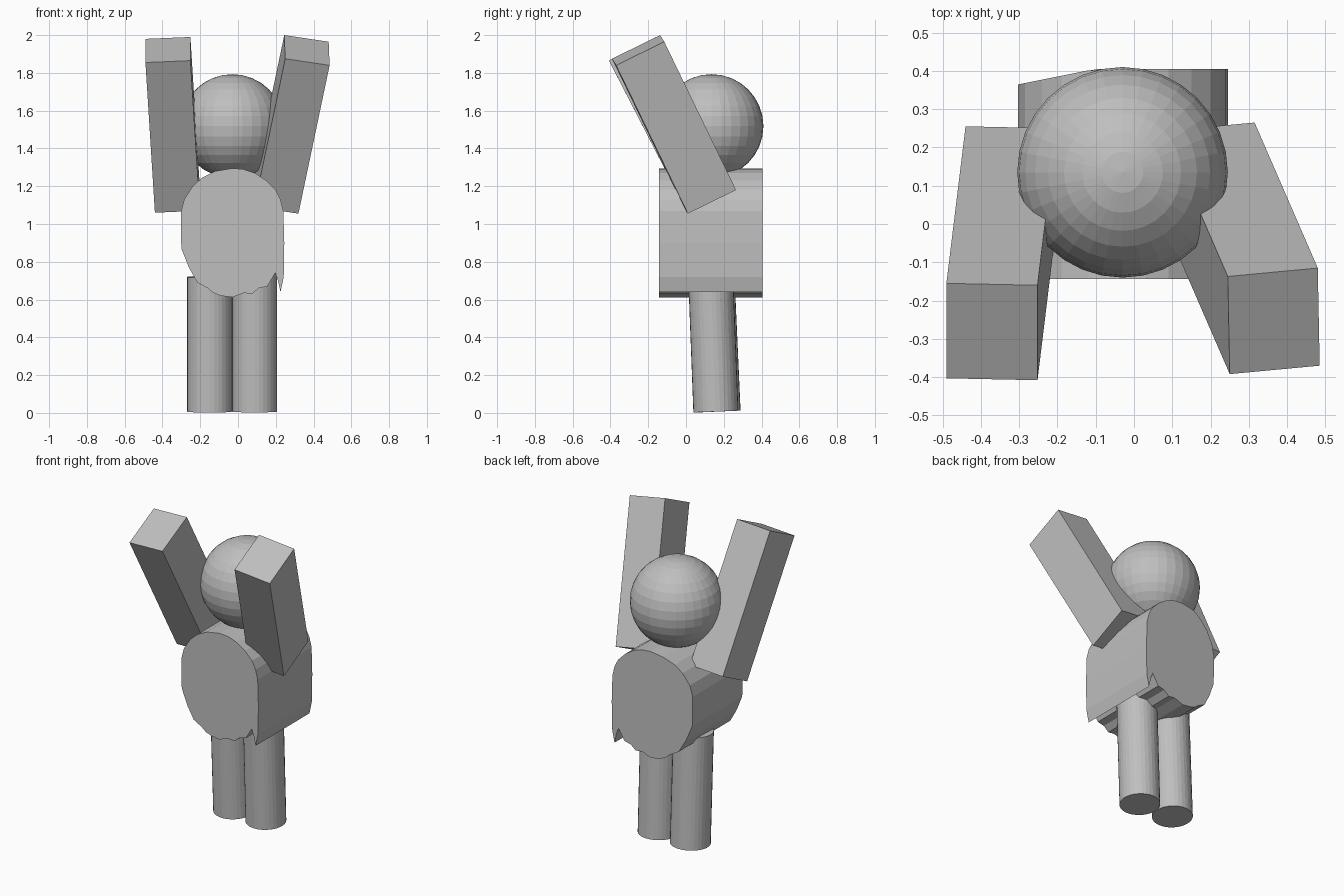
import bpy
import bmesh
from mathutils import Matrix, Vector

cube = bpy.data.objects.get("Cube")
if cube:
    bpy.data.objects.remove(cube, do_unlink=True)

GREY = (0.52, 0.52, 0.52, 1)
grey = bpy.data.materials.new("plain_grey")
grey.use_nodes = True
grey.diffuse_color = GREY
grey.node_tree.nodes["Principled BSDF"].inputs["Base Color"].default_value = GREY


def finish(name, bm):
    """Turn a bmesh into a flat-shaded grey object."""
    bmesh.ops.recalc_face_normals(bm, faces=bm.faces)
    mesh = bpy.data.meshes.new(name)
    bm.to_mesh(mesh)
    bm.free()
    mesh.materials.append(grey)
    obj = bpy.data.objects.new(name, mesh)
    bpy.context.collection.objects.link(obj)
    return obj


def box(name, corner, across, forward, down):
    """Box spanned by three edge vectors from one corner."""
    edges = [Vector(v) for v in (across, forward, down)]
    centre = Vector(corner) + sum(edges, Vector()) / 2
    matrix = Matrix.Translation(centre) @ Matrix(edges).transposed().to_4x4()
    bm = bmesh.new()
    bmesh.ops.create_cube(bm, size=1, matrix=matrix)
    return finish(name, bm)


def rod(name, bottom, top, radius):
    """Closed cylinder between two points."""
    a, b = Vector(bottom), Vector(top)
    turn = (b - a).to_track_quat('Z', 'Y').to_matrix().to_4x4()
    bm = bmesh.new()
    bmesh.ops.create_cone(bm, cap_ends=True, segments=32, radius1=radius,
                          radius2=radius, depth=(b - a).length,
                          matrix=Matrix.Translation((a + b) / 2) @ turn)
    return finish(name, bm)


# Head
bm = bmesh.new()
bmesh.ops.create_uvsphere(bm, u_segments=32, v_segments=16, radius=0.275,
                          matrix=Matrix.Translation((-0.03, 0.135, 1.518)))
finish("head", bm)

# Torso: hand-drawn outline with a ragged hem, extruded front to back
outline = [(-0.03, 1.295), (0.03, 1.29), (0.09, 1.27), (0.15, 1.23),
           (0.2, 1.18), (0.225, 1.13), (0.24, 1.07), (0.245, 0.9),
           (0.242, 0.72), (0.225, 0.64), (0.212, 0.7), (0.197, 0.74),
           (0.155, 0.67), (0.11, 0.66), (0.075, 0.63), (0.03, 0.635),
           (-0.03, 0.612), (-0.09, 0.62), (-0.13, 0.635), (-0.16, 0.66),
           (-0.215, 0.69), (-0.26, 0.77), (-0.3, 0.87), (-0.303, 1.06),
           (-0.285, 1.13), (-0.24, 1.2), (-0.19, 1.245), (-0.12, 1.28)]
bm = bmesh.new()
front = [bm.verts.new((x, -0.143, z)) for x, z in outline]
# The back slants slightly forward on one side
back = [bm.verts.new((x, 0.405 - 0.2 * max(0, -0.1 - x), z)) for x, z in outline]
bm.faces.new(front)
bm.faces.new(back)
for i in range(len(outline)):
    j = (i + 1) % len(outline)
    bm.faces.new((front[i], front[j], back[j], back[i]))
finish("torso", bm)

# Legs
rod("left_leg", (0.088, 0.158, 0.007), (0.088, 0.13, 0.74), 0.119)
rod("right_leg", (-0.15, 0.17, 0.007), (-0.15, 0.138, 0.72), 0.119)

# Raised arms
box("left_arm", (0.48, -0.115, 1.965), (-0.235, -0.022, 0.035),
    (0.005, -0.255, -0.125), (-0.165, 0.38, -0.785))
box("right_arm", (-0.49, -0.155, 1.98), (0.238, -0.005, 0.01),
    (0, -0.248, -0.125), (0.05, 0.41, -0.795))
